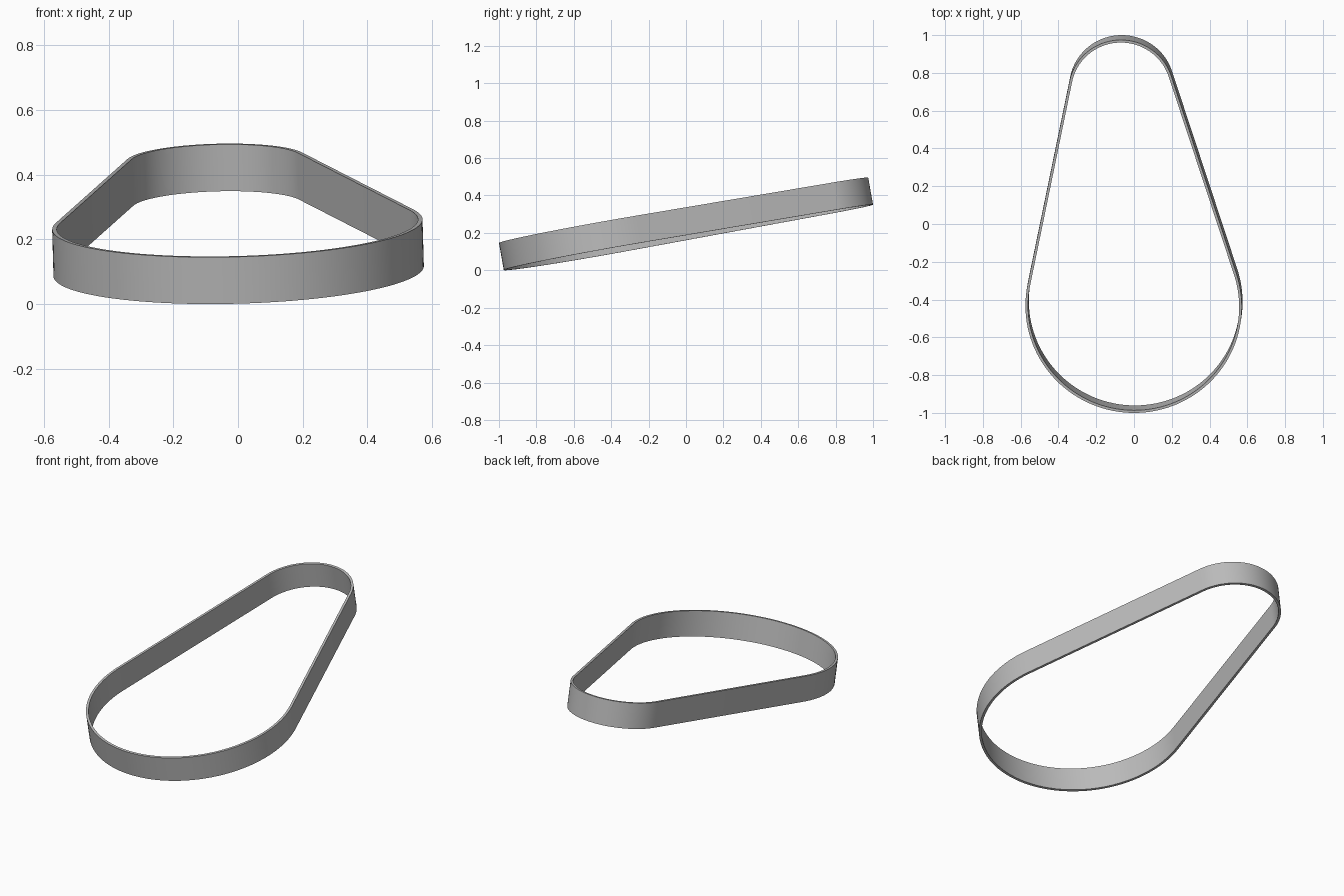
import bpy, bmesh, math
from mathutils import Matrix, Vector

if "Cube" in bpy.data.objects:
    bpy.data.objects.remove(bpy.data.objects["Cube"], do_unlink=True)

WIDTH, THICK = 0.147, 0.014
BIG_R, SMALL_R = 0.573, 0.279
BIG_C, SMALL_C = Vector((0, -0.43)), Vector((-0.066, 0.723))

grey = bpy.data.materials.new("belt_grey")
grey.use_nodes = True
colour = (0.5, 0.5, 0.5, 1)
grey.diffuse_color = colour
grey.node_tree.nodes["Principled BSDF"].inputs["Base Color"].default_value = colour


def arc(centre, radius, start, end, steps):
    angles = [start + (end - start) * i / steps for i in range(steps + 1)]
    return [centre + radius * Vector((math.cos(a), math.sin(a))) for a in angles]


def belt_outline(inset):
    """Two arcs joined by their outer tangent lines."""
    axis = SMALL_C - BIG_C
    heading = math.atan2(axis.y, axis.x)
    spread = math.acos((BIG_R - SMALL_R) / axis.length)
    return (arc(SMALL_C, SMALL_R - inset, heading - spread, heading + spread, 48)
            + arc(BIG_C, BIG_R - inset, heading + spread,
                  heading - spread + 2 * math.pi, 72))


# Belt: outer and inner walls closed by flat rims
bm = bmesh.new()
loops = []
for inset, z in ((0, 0), (0, WIDTH), (THICK, WIDTH), (THICK, 0)):
    loops.append([bm.verts.new((p.x, p.y, z)) for p in belt_outline(inset)])
count = len(loops[0])
for k in range(4):
    a, b = loops[k], loops[(k + 1) % 4]
    for i in range(count):
        j = (i + 1) % count
        bm.faces.new((a[i], a[j], b[j], b[i]))
bmesh.ops.recalc_face_normals(bm, faces=bm.faces)

# Tilt the belt up towards the back with a slight roll, then centre it on the ground
tilt = Matrix.Rotation(math.radians(10.1), 4, "X") @ Matrix.Rotation(math.radians(-1.6), 4, "Y")
bmesh.ops.transform(bm, matrix=tilt, verts=bm.verts)
lo = Vector([min(v.co[k] for v in bm.verts) for k in range(3)])
hi = Vector([max(v.co[k] for v in bm.verts) for k in range(3)])
shift = Vector((-(lo.x + hi.x) / 2, -(lo.y + hi.y) / 2, -lo.z))
bmesh.ops.translate(bm, vec=shift, verts=bm.verts)

mesh = bpy.data.meshes.new("drive_belt")
bm.to_mesh(mesh)
bm.free()
mesh.materials.append(grey)
belt = bpy.data.objects.new("drive_belt", mesh)
bpy.context.collection.objects.link(belt)

bpy.ops.object.select_all(action="DESELECT")
belt.select_set(True)
bpy.context.view_layer.objects.active = belt
bpy.ops.object.shade_smooth_by_angle(angle=math.radians(30))
